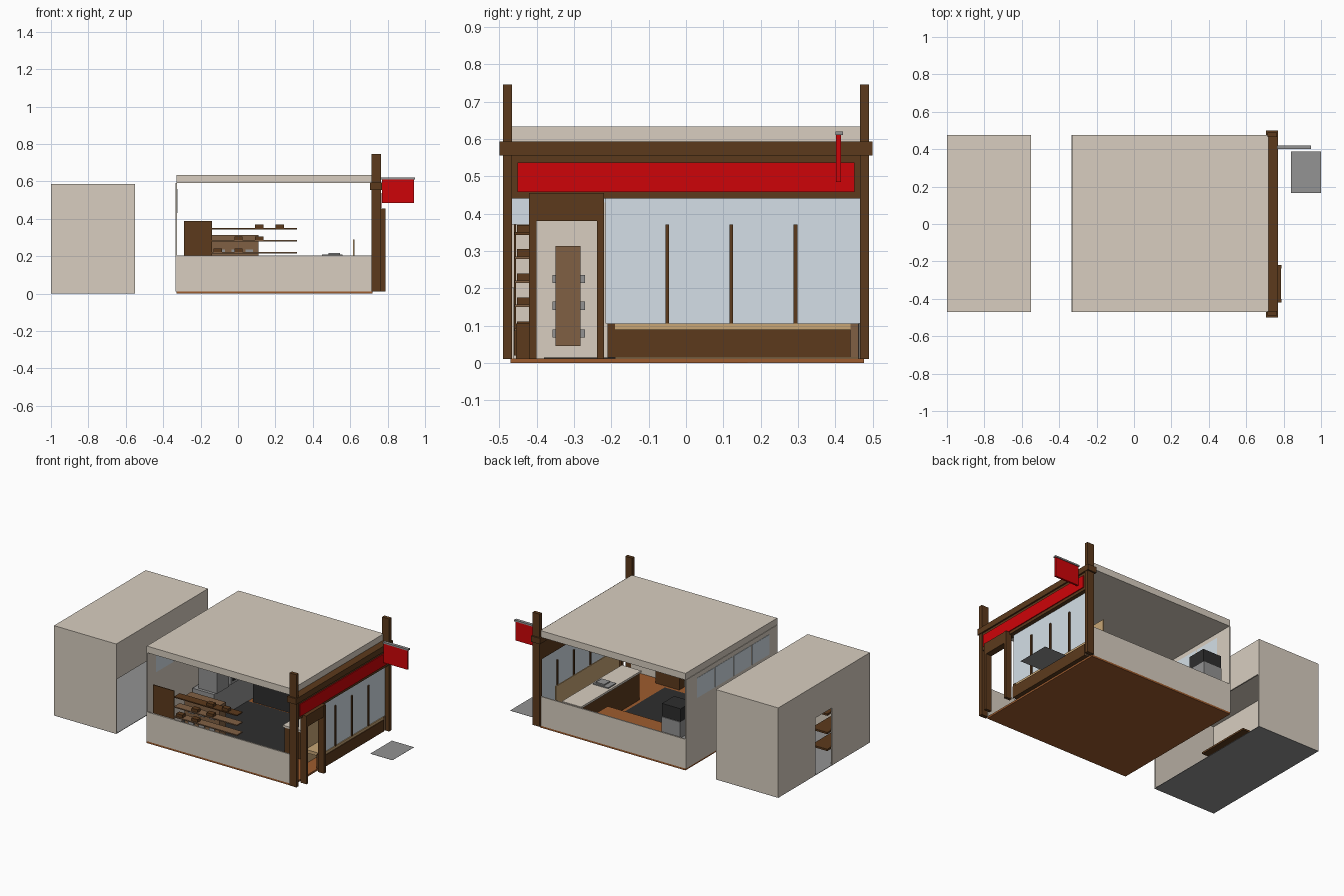
import bpy, bmesh

if "Cube" in bpy.data.objects:
    bpy.data.objects.remove(bpy.data.objects["Cube"])

def lin(c):
    c /= 255
    return c / 12.92 if c <= 0.04045 else ((c + 0.055) / 1.055) ** 2.4

def mat(name, r, g, b):
    m = bpy.data.materials.new(name)
    m.diffuse_color = (lin(r), lin(g), lin(b), 1)
    m.use_nodes = True
    m.node_tree.nodes["Principled BSDF"].inputs["Base Color"].default_value = m.diffuse_color
    return m

PLASTER = mat("plaster", 216, 206, 192)
DARK = mat("dark_wood", 92, 58, 28)
MID = mat("brown_wood", 128, 96, 68)
FLOOR = mat("floor_wood", 158, 92, 46)
TAN = mat("tan_wood", 200, 166, 118)
RED = mat("red_sign", 206, 4, 8)
GLASS = mat("glass", 214, 225, 233)
GREY = mat("grey_metal", 147, 147, 147)
TILE = mat("dark_tile", 46, 46, 46)

def box(name, m, x, y, z):
    """Axis-aligned box from (min, max) pairs."""
    bm = bmesh.new()
    bmesh.ops.create_cube(bm, size=1)
    for v in bm.verts:
        for i, (a, b) in enumerate((x, y, z)):
            v.co[i] = a if v.co[i] < 0 else b
    me = bpy.data.meshes.new(name)
    bm.to_mesh(me)
    bm.free()
    me.materials.append(m)
    ob = bpy.data.objects.new(name, me)
    bpy.context.collection.objects.link(ob)
    return ob

Y0, Y1 = -0.47, 0.477

# Main room shell
box("main_floor", FLOOR, (-.33, .72), (Y0, Y1), (0, .012))
box("tile_floor", TILE, (-.32, .42), (-.38, .33), (.012, .014))
box("main_roof", PLASTER, (-.33, .72), (Y0, Y1), (.59, .633))
box("low_wall_front", PLASTER, (-.33, .72), (Y0, Y0 + .008), (.012, .203))
box("low_wall_back", PLASTER, (-.33, .72), (Y1 - .008, Y1), (.012, .203))
box("rear_wall", PLASTER, (-.333, -.325), (Y0, Y1), (.012, .59))

# High windows in the rear wall
n, a, b = 4, -.39, .37
step = (b - a) / n
for i in range(n):
    box("rear_window", GLASS, (-.335, -.323),
        (a + i * step + .006, a + (i + 1) * step - .006), (.43, .56))

# Timber facade
for s in (-1, 1):
    box("facade_post", DARK, (.715, .765), sorted((s * .466, s * .49)), (.01, .745))
box("facade_beam", DARK, (.705, .77), (-.5, .5), (.555, .593))
box("fascia", DARK, (.718, .760), (-.466, .466), (.44, .556))
box("fascia_sign", RED, (.76, .766), (-.452, .452), (.458, .537))
for y in (-.42, -.239):
    box("door_post", DARK, (.745, .788), (y, y + .019), (.01, .455))
box("door_header", DARK, (.745, .786), (-.42, -.22), (.38, .455))

# Shop window
box("shop_glass", GLASS, (.728, .734), (-.215, .466), (.105, .44))
box("side_transom", GLASS, (.728, .734), (-.466, -.42), (.37, .44))
for y in (-.05, .121, .293):
    box("mullion", DARK, (.720, .742), (y - .005, y + .005), (.105, .37))
box("window_base", DARK, (.715, .745), (-.21, .44), (.015, .09))
box("window_base_end", MID, (.72, .74), (.44, .462), (.015, .105))
box("window_seat", TAN, (.62, .74), (-.19, .44), (.085, .106))
box("window_base_left", DARK, (.715, .743), (-.21, -.19), (.015, .106))
box("display_back", TAN, (.615, .622), (-.19, .462), (.012, .29))

# Hanging sign and ground plate
box("hanging_sign", RED, (.77, .942), (.402, .415), (.485, .612))
box("sign_bracket", GREY, (.765, .947), (.40, .42), (.61, .62))
box("ground_plate", GREY, (.84, 1.0), (.165, .387), (0, .001))

# Sales counter
box("counter_body", DARK, (.445, .565), (-.155, .455), (.012, .19))
box("counter_top", PLASTER, (.435, .575), (-.16, .46), (.19, .203))
box("register", GREY, (.45, .56), (.08, .16), (.203, .21))
box("register_top", GREY, (.485, .545), (.09, .15), (.21, .218))

# Wall shelves with goods
box("shelf_side_board", DARK, (-.29, -.14), (-.461, -.455), (.02, .387))
for i in range(5):
    z = .085 + .0645 * i
    box("wall_shelf", MID if i < 4 else DARK, (-.14, .315), (-.46, -.402), (z, z + .007))
    for k in range(2):
        x = .09 - .11 * (4 - i) + .11 * k
        if x < -.14:
            x += .33
        box("shelf_goods", DARK, (x, x + .045), (-.453, -.42), (z + .007, z + .026))
box("low_cabinet", DARK, (.33, .50), (-.455, -.402), (.012, .105))

# Free-standing display
box("display_stand", MID, (-.14, .11), (-.35, -.282), (.045, .313))
for z in (.068, .142, .214):
    for x in (-.11, -.035, .04):
        for y in (-.358, -.282):
            box("display_goods", GREY, (x, x + .04), (y, y + .012), (z, z + .022))

# Side counter along the back wall
box("side_counter_body", TILE, (-.13, .33), (.34, .465), (.012, .17))
box("side_counter_top", FLOOR, (-.135, .335), (.33, .468), (.17, .185))

# Kitchen line along the rear wall
box("kitchen_counter", GREY, (-.315, -.16), (-.02, .45), (.012, .19))
box("fridge", GREY, (-.285, -.15), (.0, .12), (.19, .36))
box("oven", GREY, (-.28, -.155), (.15, .27), (.19, .30))
box("oven_door", TILE, (-.155, -.15), (.165, .255), (.21, .28))
box("coffee_stand", GREY, (-.28, -.145), (.32, .46), (.19, .295))
box("coffee_machine", TILE, (-.28, -.145), (.33, .455), (.295, .38))

# Store room shell, open under the wall facing the main room
box("store_floor", GREY, (-1, -.55), (Y0, Y1), (0, .003))
box("store_roof", PLASTER, (-1, -.55), (Y0, Y1), (.575, .587))
box("store_front_wall", PLASTER, (-1, -.55), (Y0, Y0 + .008), (.002, .575))
box("store_back_wall", PLASTER, (-1, -.55), (Y1 - .008, Y1), (.002, .575))
box("store_rear_wall_a", PLASTER, (-1, -.992), (Y0, -.08), (.002, .575))
box("store_rear_wall_b", PLASTER, (-1, -.992), (.09, Y1), (.002, .575))
box("store_door_lintel", PLASTER, (-1, -.992), (-.08, .09), (.375, .575))
box("store_upper_wall", PLASTER, (-.558, -.55), (Y0, Y1), (.355, .575))

# Store shelves
for z in (.10, .21, .33):
    box("store_shelf", DARK, (-.985, -.87), (-.42, -.05), (z, z + .012))
